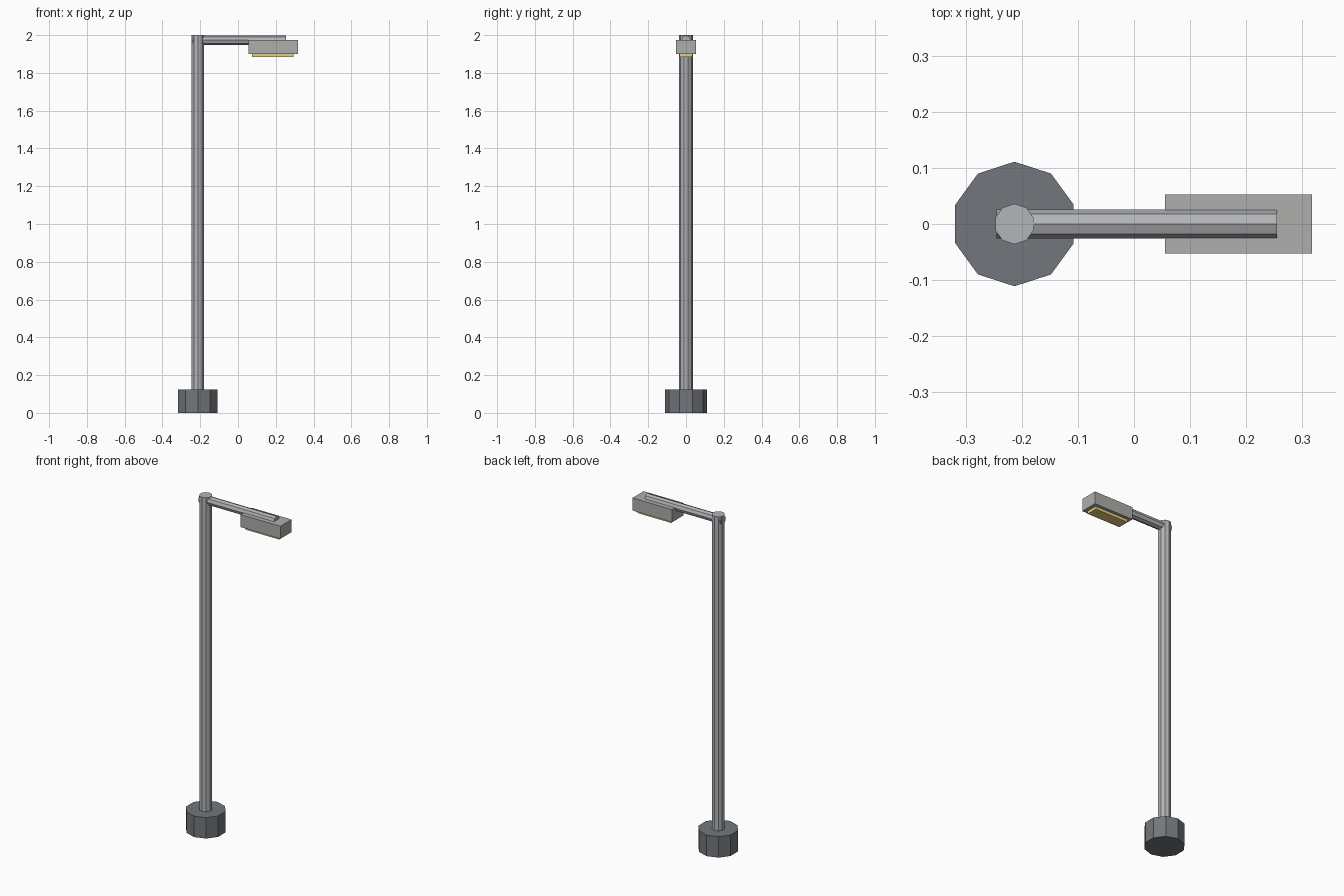
import bpy
from math import pi

if "Cube" in bpy.data.objects:
    bpy.data.objects.remove(bpy.data.objects["Cube"])


def paint(obj, name, rgb):
    mat = bpy.data.materials.get(name) or bpy.data.materials.new(name)
    mat.diffuse_color = (*rgb, 1)
    mat.use_nodes = True
    mat.node_tree.nodes["Principled BSDF"].inputs["Base Color"].default_value = mat.diffuse_color
    obj.data.materials.append(mat)


def cylinder(name, sides, radius, length, loc, rot=(0, 0, 0)):
    bpy.ops.mesh.primitive_cylinder_add(vertices=sides, radius=radius, depth=length,
                                        location=loc, rotation=rot)
    obj = bpy.context.object
    obj.name = name
    return obj


def box(name, x, y, z):
    bpy.ops.mesh.primitive_cube_add(size=1, location=[sum(r) / 2 for r in (x, y, z)])
    obj = bpy.context.object
    obj.name = name
    obj.scale = [r[1] - r[0] for r in (x, y, z)]
    bpy.ops.object.transform_apply(location=False, rotation=False, scale=True)
    return obj


POLE_X = -0.213

# Ten-sided footing and pole
base = cylinder("base", 10, 0.111, 0.125, (POLE_X, 0, 0.0625))
paint(base, "dark_grey", (0.17, 0.18, 0.2))
pole = cylinder("pole", 10, 0.036, 1.9, (POLE_X, 0, 1.05))
paint(pole, "steel", (0.45, 0.46, 0.48))

# Horizontal arm, its back end just poking through the pole
arm = cylinder("arm", 8, 0.0255, 0.5, (0.005, 0, 1.973), (0, pi / 2, 0))
paint(arm, "steel", (0.45, 0.46, 0.48))

# Lamp head with the light panel below
head = box("lamp_head", (0.055, 0.317), (-0.053, 0.053), (1.9, 1.975))
paint(head, "warm_grey", (0.42, 0.42, 0.41))
panel = box("light_panel", (0.075, 0.295), (-0.034, 0.034), (1.883, 1.905))
paint(panel, "lamp_yellow", (0.8, 0.62, 0.2))
